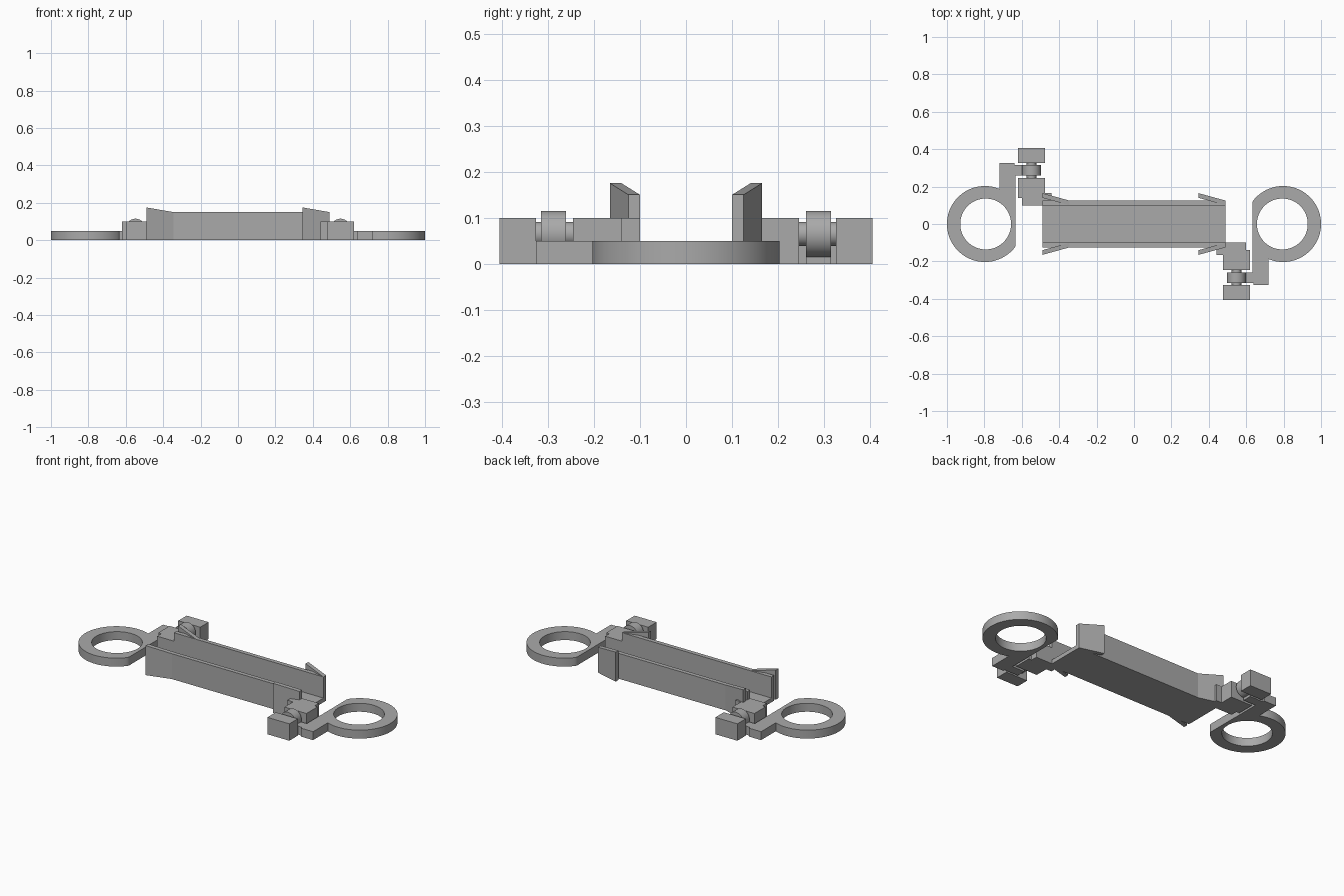
import bpy, bmesh, math
from mathutils import Matrix

cube = bpy.data.objects.get("Cube")
if cube:
    bpy.data.objects.remove(cube, do_unlink=True)

grey = bpy.data.materials.new("plain grey")
grey.use_nodes = True
colour = (0.4, 0.4, 0.4, 1)
grey.diffuse_color = colour
grey.node_tree.nodes["Principled BSDF"].inputs["Base Color"].default_value = colour


def finish(name, bm, smooth=False):
    bmesh.ops.recalc_face_normals(bm, faces=bm.faces)
    mesh = bpy.data.meshes.new(name)
    bm.to_mesh(mesh)
    bm.free()
    mesh.materials.append(grey)
    ob = bpy.data.objects.new(name, mesh)
    bpy.context.collection.objects.link(ob)
    if smooth:
        bpy.ops.object.select_all(action='DESELECT')
        ob.select_set(True)
        bpy.context.view_layer.objects.active = ob
        bpy.ops.object.shade_smooth_by_angle(angle=math.radians(30))
    return ob


def prism(name, outline, depth, turn):
    """Extrude a plan outline upwards, turned about the z axis."""
    bm = bmesh.new()
    face = bm.faces.new([bm.verts.new((x, y, 0)) for x, y in outline])
    ext = bmesh.ops.extrude_face_region(bm, geom=[face])
    for v in ext["geom"]:
        if isinstance(v, bmesh.types.BMVert):
            v.co.z = depth
    bm.transform(turn)
    return finish(name, bm)


def cylinder(name, x, y0, y1, z, radius, turn):
    """Cylinder lying along y."""
    bm = bmesh.new()
    bmesh.ops.create_cone(bm, cap_ends=True, segments=48, radius1=radius,
                          radius2=radius, depth=y1 - y0)
    place = Matrix.Translation((x, (y0 + y1) / 2, z)) @ Matrix.Rotation(math.pi / 2, 4, 'X')
    bm.transform(turn @ place)
    return finish(name, bm, True)


def rect(x0, x1, y0, y1):
    return [(x0, y0), (x1, y0), (x1, y1), (x0, y1)]


def ring(name, turn, cx=0.797, outer=0.203, inner=0.136, cut=0.633, height=0.05):
    """Flat ring with a straight edge facing the channel."""
    bm = bmesh.new()
    loops = []
    n = 96
    for i in range(n):
        a = math.tau * i / n
        c, s = math.cos(a), math.sin(a)
        ox, ix = max(cut, cx + outer * c), cx - 0.004 + inner * c
        loops.append([bm.verts.new(p) for p in (
            (ox, outer * s, 0), (ox, outer * s, height),
            (ix, inner * s, height), (ix, inner * s, 0))])
    for i in range(n):
        a, b = loops[i], loops[(i + 1) % n]
        for k in range(4):
            m = (k + 1) % 4
            bm.faces.new((a[k], b[k], b[m], a[m]))
    # Drop the doubled edge slivers along the straight cut
    bmesh.ops.remove_doubles(bm, verts=bm.verts, dist=0.0001)
    bm.transform(turn)
    return finish(name, bm, True)


def flare(name, x_wide, x_narrow, side):
    """Leaning clip panel that spreads outwards and rises to its wide end."""
    bm = bmesh.new()
    ends = []
    for x, y, top in ((x_narrow, 0.10, 0.15), (x_wide, 0.14, 0.175)):
        ends.append([bm.verts.new((x, side * v, z)) for v, z in (
            (y, 0), (y + 0.025, 0), (y + 0.025, top), (y, top))])
    a, b = ends
    bm.faces.new(a)
    bm.faces.new(b)
    for k in range(4):
        m = (k + 1) % 4
        bm.faces.new((a[k], a[m], b[m], b[k]))
    return finish(name, bm)


# U-shaped channel, profile swept along x
LENGTH, WALL = 0.49, 0.025
profile = [(-0.125, 0), (0.125, 0), (0.125, 0.15), (0.10, 0.15),
           (0.10, WALL), (-0.10, WALL), (-0.10, 0.15), (-0.125, 0.15)]
sweep = Matrix(((0, 0, 1, -LENGTH), (1, 0, 0, 0), (0, 1, 0, 0), (0, 0, 0, 1)))
prism("channel", profile, 2 * LENGTH, sweep)

# Clip panels on both walls
for side, label in ((1, "back"), (-1, "front")):
    flare(label + "_entry_flare", -0.49, -0.345, side)
    flare(label + "_catch_flare", 0.345, 0.49, side)

# Hinge and ring at each end, turned half a circle
for label, angle in (("left", 0), ("right", math.pi)):
    turn = Matrix.Rotation(angle, 4, 'Z')
    bracket = [(0.49, -0.10), (0.60, -0.10), (0.60, -0.14), (0.62, -0.14),
               (0.62, -0.245), (0.476, -0.245), (0.476, -0.165), (0.44, -0.165),
               (0.44, -0.125), (0.49, -0.125)]
    prism(label + "_hinge_bracket", bracket, 0.10, turn)
    prism(label + "_hinge_end_block", rect(0.476, 0.62, -0.405, -0.326), 0.10, turn)
    cylinder(label + "_hinge_pin", 0.548, -0.33, -0.24, 0.065, 0.026, turn)
    cylinder(label + "_hinge_knuckle", 0.548, -0.315, -0.26, 0.065, 0.05, turn)
    arm = [(0.55, -0.315), (0.64, -0.315), (0.64, -0.326), (0.72, -0.326),
           (0.72, -0.15), (0.633, -0.118), (0.633, -0.26), (0.55, -0.26)]
    prism(label + "_ring_arm", arm, 0.05, turn)
    ring(label + "_ring", turn)
